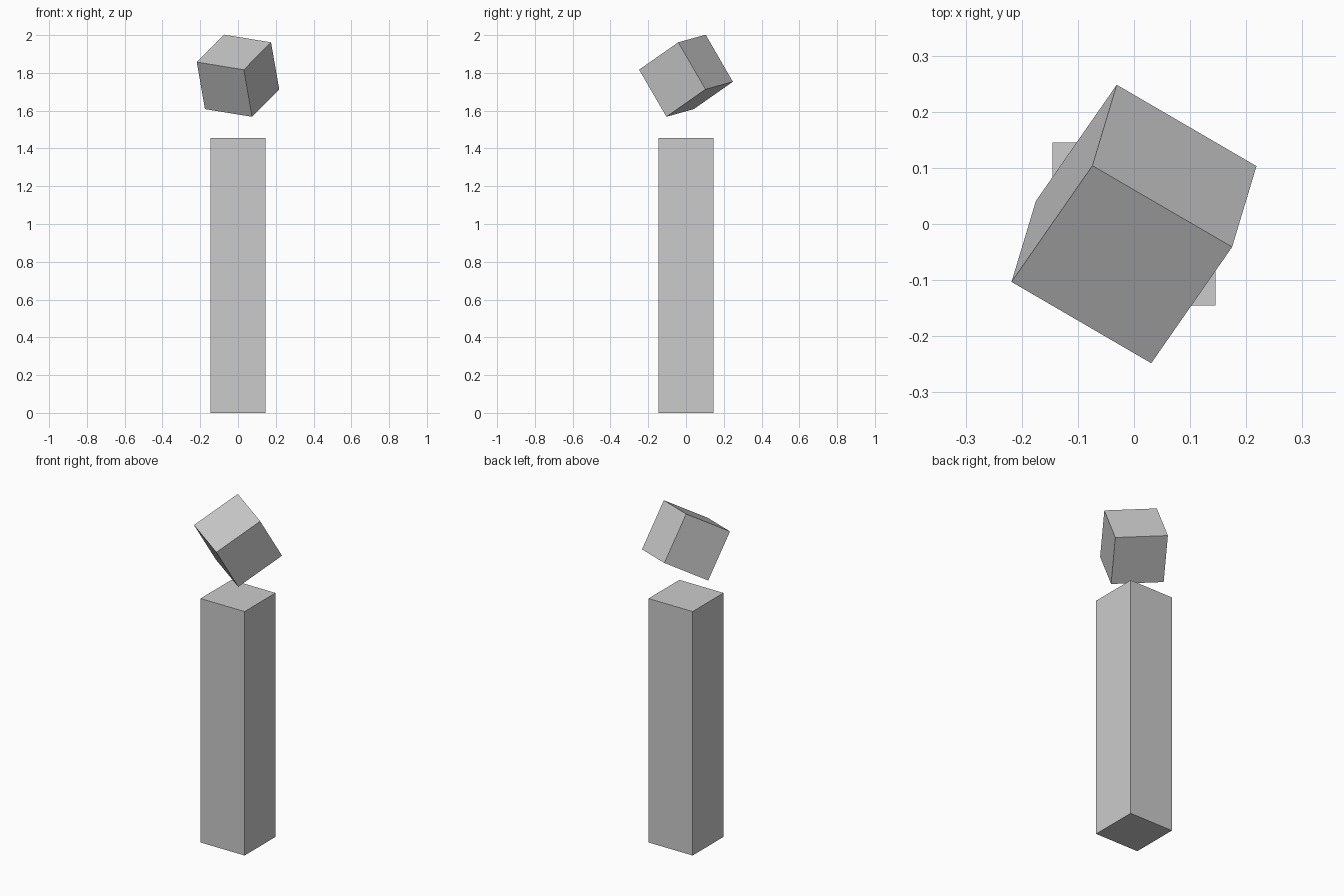
import bpy
from math import radians

if "Cube" in bpy.data.objects:
    bpy.data.objects.remove(bpy.data.objects["Cube"])

SIDE = 0.291


def box(name, size, location, rotation=(0, 0, 0)):
    bpy.ops.mesh.primitive_cube_add(size=1, location=location,
                                    rotation=[radians(a) for a in rotation])
    obj = bpy.context.object
    obj.name = name
    obj.scale = size
    return obj


# Tall square pillar standing on the ground
PILLAR_HEIGHT = 5 * SIDE
box("pillar", (SIDE, SIDE, PILLAR_HEIGHT), (0, 0, PILLAR_HEIGHT / 2))

# Tilted cube floating above the pillar
box("floating_cube", (SIDE, SIDE, SIDE), (0, 0, 1.785), (30.2, 8, -30.2))
